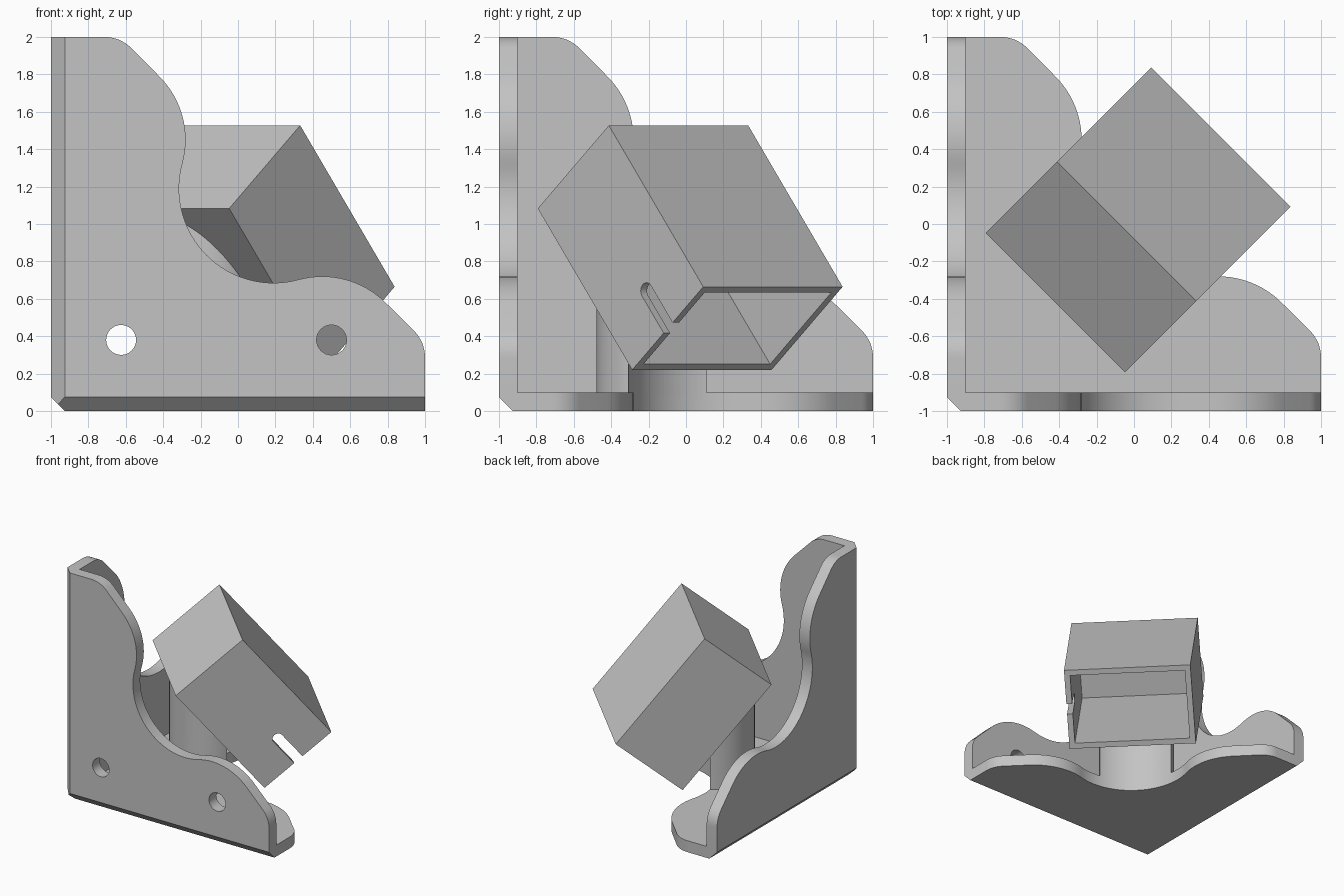
import bpy, bmesh, math
from mathutils import Matrix, Vector

cube = bpy.data.objects.get("Cube")
if cube:
    bpy.data.objects.remove(cube, do_unlink=True)

grey = bpy.data.materials.new("light_grey")
grey.use_nodes = True
grey.diffuse_color = (0.55, 0.55, 0.55, 1)
grey.node_tree.nodes["Principled BSDF"].inputs["Base Color"].default_value = grey.diffuse_color


def frame(x, y, z, origin):
    m = Matrix((x, y, z)).transposed().to_4x4()
    m.translation = Vector(origin)
    return m


def arc(cx, cy, r, start, end, n=16):
    angles = [math.radians(start + (end - start) * i / n) for i in range(n + 1)]
    return [(cx + r * math.cos(a), cy + r * math.sin(a)) for a in angles]


def rect(x0, x1, y0, y1):
    return [(x0, y0), (x1, y0), (x1, y1), (x0, y1)]


def prism(name, points, low, high, place):
    """Extrude a 2D outline along local z and put it in the given frame."""
    bm = bmesh.new()
    face = bm.faces.new([bm.verts.new((u, v, low)) for u, v in points])
    top = bmesh.ops.extrude_face_region(bm, geom=[face])["geom"]
    bmesh.ops.translate(bm, vec=(0, 0, high - low),
                        verts=[g for g in top if isinstance(g, bmesh.types.BMVert)])
    bm.transform(place)
    bmesh.ops.recalc_face_normals(bm, faces=bm.faces)
    mesh = bpy.data.meshes.new(name)
    bm.to_mesh(mesh)
    bm.free()
    mesh.materials.append(grey)
    obj = bpy.data.objects.new(name, mesh)
    bpy.context.collection.objects.link(obj)
    return obj


def combine(target, tool, operation):
    mod = target.modifiers.new("boolean", 'BOOLEAN')
    mod.operation, mod.solver, mod.object = operation, 'EXACT', tool
    bpy.context.view_layer.objects.active = target
    bpy.ops.object.modifier_apply(modifier=mod.name)
    bpy.data.objects.remove(tool, do_unlink=True)


X, Y, Z = Vector((1, 0, 0)), Vector((0, 1, 0)), Vector((0, 0, 1))
corner = (-1, -1, 0)
floor_frame = frame(X, Y, Z, corner)
front_frame = frame(X, Z, Y, corner)
side_frame = frame(Y, Z, X, corner)

# Wall outline, symmetric about its diagonal
half = arc(1.8, 0.287, 0.2, 0, 45, 8)
half += arc(1.45, 0.24, 0.48, 45, 105.3)
half += arc(1.19, 1.19, 0.505, 285.3, 225)[1:]
outline = [(0, 0), (2, 0)] + half + [(v, u) for u, v in reversed(half[:-1])] + [(0, 2)]

# Three walls of the corner bracket
bracket = prism("corner_bracket", outline, 0, 0.1, floor_frame)
for wall_frame in (front_frame, side_frame):
    combine(bracket, prism("wall", outline, 0, 0.1, wall_frame), 'UNION')

# Tilted housing frame: origin at the lower lip of its open end
tilt = math.radians(50.4)
S = Vector((1, -1, 0)).normalized()
back = Vector((-math.cos(tilt) / math.sqrt(2), -math.cos(tilt) / math.sqrt(2), math.sin(tilt)))
N = back.cross(S)
box_frame = frame(S, N, back, (0.085, 0.085, 0.22))

# Pillar with a concave face flush with the floor rim, trimmed under the housing
pillar = prism("pillar", arc(0.833, 0.833, 0.312, 0, 360, 64)[:-1], 0.05, 1.2, floor_frame)
combine(pillar, prism("rim_cutter", outline, -0.2, 1.4, floor_frame), 'INTERSECT')
combine(pillar, prism("trim_cutter", rect(-2, 2, 0.02, 2), -2, 3, box_frame), 'DIFFERENCE')
combine(bracket, pillar, 'UNION')

# Screw holes in the two upright walls
for wall_frame in (front_frame, side_frame):
    for u, v in ((0.375, 0.38), (0.375, 1.505), (1.5, 0.38)):
        hole = prism("hole_cutter", arc(u, v, 0.08, 0, 360, 32)[:-1], -0.1, 0.2, wall_frame)
        combine(bracket, hole, 'DIFFERENCE')

# Chamfers along the three outer edges
wedge = [(-0.1, -0.1), (0.175, -0.1), (-0.1, 0.175)]
for edge_frame in (floor_frame, front_frame, side_frame):
    combine(bracket, prism("chamfer_cutter", wedge, -0.1, 2.1, edge_frame), 'DIFFERENCE')

# Hollow housing, open at its lower end
w, h, length, t = 0.527, 0.697, 1.12, 0.048
housing = prism("housing", rect(-w, w, 0, h), 0, length, box_frame)
cavity = prism("cavity_cutter", rect(t - w, w - t, t, h - t), -0.1, length - t, box_frame)
combine(housing, cavity, 'DIFFERENCE')


def slot(a, b, depth, r):
    return ([(a, -0.1), (b, -0.1)] + arc(b - r, depth - r, r, 0, 90, 10)
            + arc(a + r, depth - r, r, 90, 180, 10))


# Wide slot in the upper face and narrow slot in one side
origin = box_frame.translation
upper_frame = frame(S, back, N, origin)
flank_frame = frame(N, back, S, origin)
combine(housing, prism("wide_slot", slot(-0.265, 0.202, 0.804, 0.14), h - 0.1, h + 0.1, upper_frame), 'DIFFERENCE')
combine(housing, prism("narrow_slot", slot(0.309, 0.396, 0.3, 0.043), w - 0.1, w + 0.1, flank_frame), 'DIFFERENCE')

# Smooth curved faces, sharp edges kept
bpy.ops.object.select_all(action='DESELECT')
for obj in (bracket, housing):
    obj.select_set(True)
bpy.context.view_layer.objects.active = bracket
bpy.ops.object.shade_smooth_by_angle(angle=math.radians(30))
